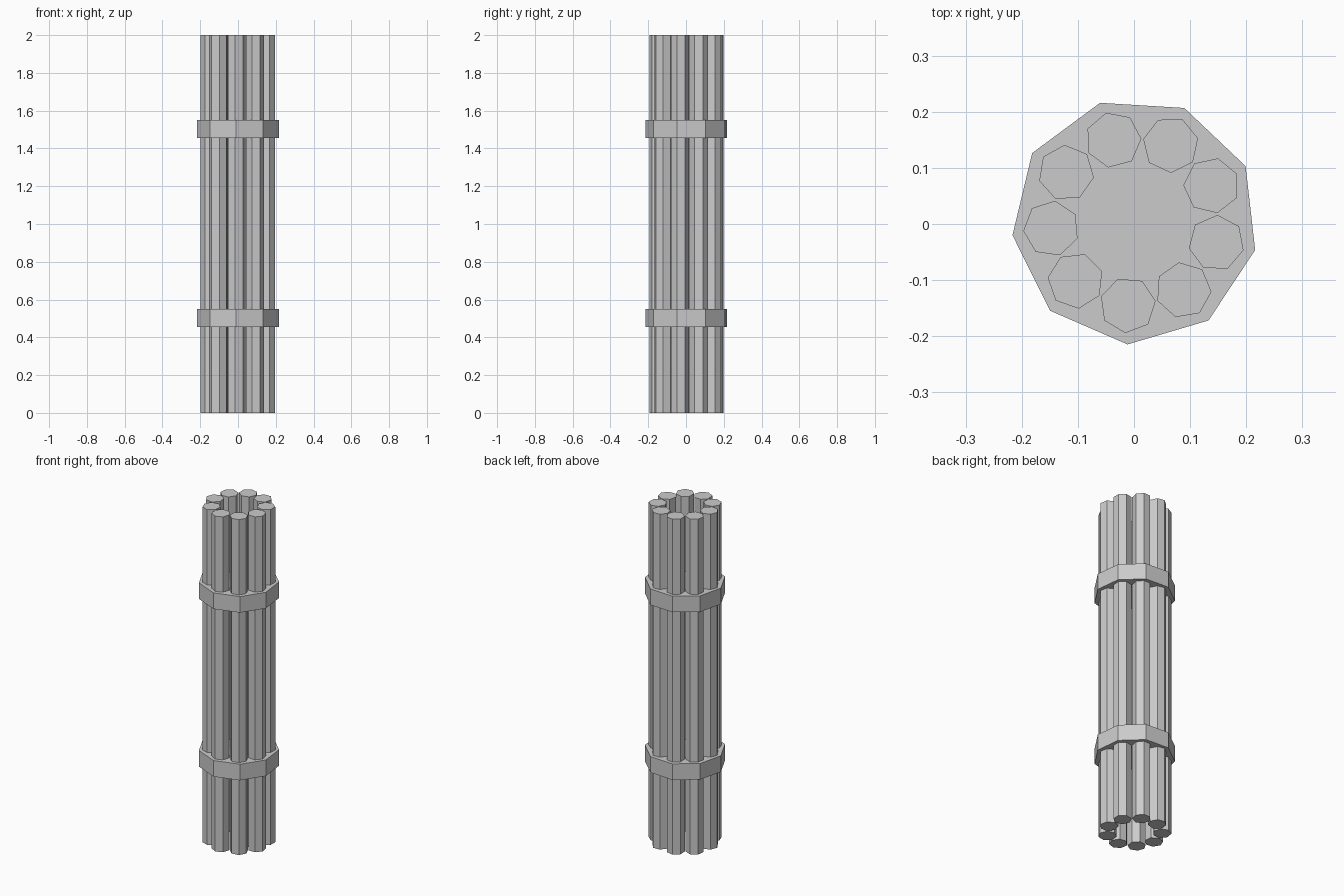
import bpy
from math import cos, sin, radians

if "Cube" in bpy.data.objects:
    bpy.data.objects.remove(bpy.data.objects["Cube"])

CX, CY = 0.002, 0.005      # bundle axis
COUNT = 9


def prism(name, sides, radius, x, y, z0, z1, angle):
    """Upright flat-faced prism with its first corner pointing at `angle` degrees."""
    bottom, top = [], []
    for i in range(sides):
        a = radians(angle + 360 * i / sides)
        px, py = x + radius * cos(a), y + radius * sin(a)
        bottom.append((px, py, z0))
        top.append((px, py, z1))
    faces = [tuple(reversed(range(sides))), tuple(range(sides, 2 * sides))]
    for i in range(sides):
        j = (i + 1) % sides
        faces.append((i, j, j + sides, i + sides))
    mesh = bpy.data.meshes.new(name)
    mesh.from_pydata(bottom + top, [], faces)
    obj = bpy.data.objects.new(name, mesh)
    bpy.context.collection.objects.link(obj)
    return obj


# Ring of seven-sided rods, each with a corner facing outward
for i in range(COUNT):
    deg = 25 + i * 360 / COUNT
    a = radians(deg)
    prism(f"rod_{i + 1}", 7, 0.05, CX + 0.15 * cos(a), CY + 0.15 * sin(a), 0, 2, deg)

# Two nine-sided binding bands
for name, z in (("lower_band", 0.503), ("upper_band", 1.503)):
    prism(name, COUNT, 0.22, CX, CY, z - 0.048, z + 0.048, 26.5)
